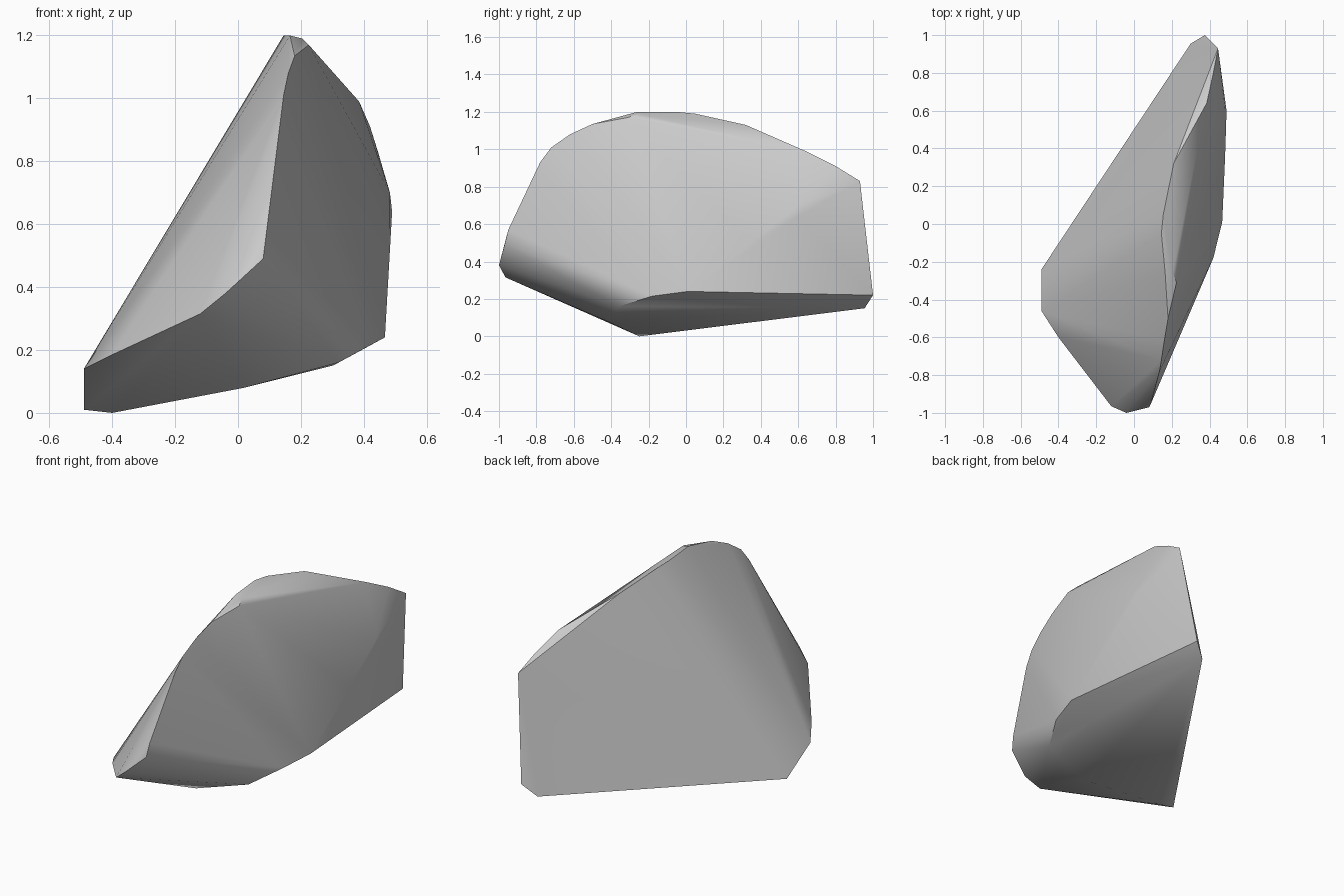
import bpy, bmesh

if "Cube" in bpy.data.objects:
    bpy.data.objects.remove(bpy.data.objects["Cube"])

# front rim: runs from the low left corner around the front and up to the summit
front_rim = [(-.49, -.46, .14), (-.40, -.60, .185), (-.12, -.965, .315), (-.04, -1, .38),
             (.08, -.97, .49), (.09, -.95, .57), (.135, -.78, .93), (.145, -.72, 1.01),
             (.16, -.62, 1.08), (.18, -.50, 1.135), (.225, -.31, 1.17)]
# crest: from the summit down to the back corner
crest = [(.165, -.26, 1.2), (.205, -.26, 1.19), (.145, -.05, 1.2), (.155, .05, 1.19),
         (.21, .32, 1.13), (.385, .64, .99), (.42, .80, .91), (.445, .93, .83)]
# foot: lower outline
foot = [(-.49, -.24, .01), (-.40, -.25, 0), (.02, -.42, .08), (.32, -.36, .16),
        (.42, -.18, .215), (.467, .01, .24), (.375, 1, .22), (.30, .955, .15)]
# right flank: gentle bulge
flank = [(.482, .35, .50), (.49, .60, .64), (.483, .60, .70)]

# rock: convex boulder stretched over the four outlines
bm = bmesh.new()
for p in front_rim + crest + foot + flank:
    bm.verts.new(p)
hull = bmesh.ops.convex_hull(bm, input=bm.verts[:])
loose = {v for v in hull["geom_interior"] + hull["geom_unused"]
         if isinstance(v, bmesh.types.BMVert)}
bmesh.ops.delete(bm, geom=list(loose), context='VERTS')
bmesh.ops.recalc_face_normals(bm, faces=bm.faces[:])
mesh = bpy.data.meshes.new("rock")
bm.to_mesh(mesh)
bm.free()
rock = bpy.data.objects.new("rock", mesh)
bpy.context.collection.objects.link(rock)

# soft facets with crisp main ridges
bpy.context.view_layer.objects.active = rock
rock.select_set(True)
bpy.ops.object.shade_smooth_by_angle(angle=0.5)
